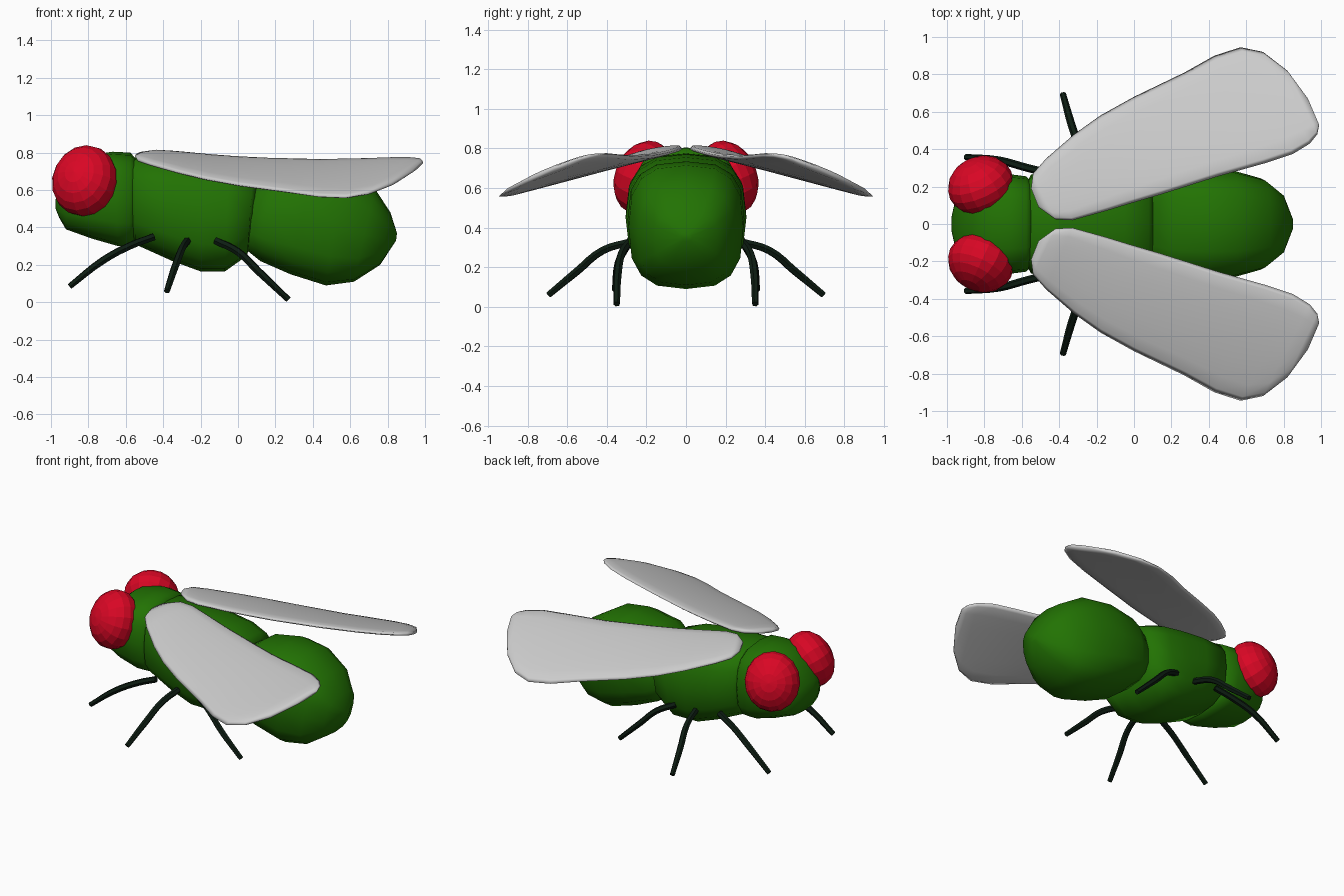
import bpy, bmesh, math
from mathutils import Vector

if "Cube" in bpy.data.objects:
    bpy.data.objects.remove(bpy.data.objects["Cube"])


def material(name, color):
    m = bpy.data.materials.new(name)
    m.diffuse_color = (*color, 1)
    m.use_nodes = True
    m.node_tree.nodes["Principled BSDF"].inputs["Base Color"].default_value = m.diffuse_color
    return m


GREEN = material("green", (0.016, 0.17, 0.001))
RED = material("red", (0.7, 0.002, 0.018))
DARK = material("dark", (0.004, 0.012, 0.006))


def loft(name, rings, mat=None):
    """Skin closed rings of points, cap both ends, shade smooth."""
    bm = bmesh.new()
    loops = [[bm.verts.new(p) for p in r] for r in rings]
    n = len(loops[0])
    for a, b in zip(loops, loops[1:]):
        for i in range(n):
            j = (i + 1) % n
            bm.faces.new((a[i], a[j], b[j], b[i]))
    bm.faces.new(loops[0])
    bm.faces.new(loops[-1])
    bmesh.ops.recalc_face_normals(bm, faces=bm.faces)
    for f in bm.faces:
        f.smooth = True
    me = bpy.data.meshes.new(name)
    bm.to_mesh(me)
    bm.free()
    if mat:
        me.materials.append(mat)
    ob = bpy.data.objects.new(name, me)
    bpy.context.collection.objects.link(ob)
    return ob


def body(name, sections, exponent=2.8, sides=16):
    """Each section: top x, top z, bottom x, bottom z, half width."""
    rings = []
    for xt, zt, xb, zb, hw in sections:
        ring = []
        for i in range(sides):
            a = 2 * math.pi * i / sides
            c, s = math.cos(a), math.sin(a)
            u = math.copysign(abs(c) ** (2 / exponent), c)
            v = math.copysign(abs(s) ** (2 / exponent), s)
            t = (v + 1) / 2
            ring.append((xb + (xt - xb) * t, hw * u, zb + (zt - zb) * t))
        rings.append(ring)
    return loft(name, rings, GREEN)


# Body
body("head", [
    (-.54, .76, -.54, .34, .22), (-.575, .80, -.58, .30, .255),
    (-.67, .805, -.64, .30, .265), (-.80, .785, -.78, .34, .255),
    (-.90, .70, -.92, .39, .20), (-.96, .60, -.955, .45, .12),
    (-.975, .55, -.975, .50, .04)])
body("thorax", [
    (-.60, .73, -.57, .36, .20), (-.55, .775, -.55, .31, .265),
    (-.38, .77, -.35, .22, .295), (-.20, .755, -.20, .165, .305),
    (-.05, .73, -.07, .165, .305), (.08, .68, .05, .25, .27),
    (.11, .62, .06, .33, .20)])
body("abdomen", [
    (.08, .62, .02, .30, .22), (.20, .70, .12, .22, .275),
    (.40, .735, .28, .15, .295), (.56, .715, .47, .09, .29),
    (.73, .61, .62, .11, .245), (.815, .48, .76, .20, .16),
    (.85, .37, .845, .33, .03)])

# Wing outline: leading x, y then trailing x, y
WING = [(-.55, .19, -.51, .09), (-.54, .27, -.42, .025), (-.47, .35, -.33, .02),
        (-.32, .48, -.15, .07), (-.18, .58, -.02, .11), (0, .68, .15, .16),
        (.27, .81, .45, .255),
        (.43, .90, .70, .325), (.57, .945, .85, .375), (.69, .92, .94, .43),
        (.82, .82, .98, .48), (.93, .67, .99, .53)]


def wing(name, side):
    rings, n = [], 8
    for k, (lx, ly, tx, ty) in enumerate(WING):
        half = .01 if k in (0, len(WING) - 1) else .02
        ring = []
        for i in range(2 * n):
            a = math.pi * i / n
            t = (1 - math.cos(a)) / 2
            x, y = lx + (tx - lx) * t, ly + (ty - ly) * t
            s = math.sin(a)
            h = half * math.copysign(abs(s) ** .6, s)
            ring.append((x, side * y, .795 + .08 * x * x - .174 * y - .11 * y * y + h))
        rings.append(ring)
    return loft(name, rings)


def leg(name, pts, side):
    cu = bpy.data.curves.new(name, 'CURVE')
    cu.dimensions = '3D'
    cu.bevel_depth = .021
    cu.bevel_resolution = 1
    cu.resolution_u = 4
    cu.use_fill_caps = True
    sp = cu.splines.new('BEZIER')
    sp.bezier_points.add(len(pts) - 1)
    for bp, (x, y, z) in zip(sp.bezier_points, pts):
        bp.co = Vector((x, side * y, z))
        bp.handle_left_type = bp.handle_right_type = 'AUTO'
    sp.bezier_points[-1].radius = .8
    cu.materials.append(DARK)
    ob = bpy.data.objects.new(name, cu)
    bpy.context.collection.objects.link(ob)
    bpy.ops.object.select_all(action='DESELECT')
    ob.select_set(True)
    bpy.context.view_layer.objects.active = ob
    bpy.ops.object.convert(target='MESH')
    bpy.ops.object.shade_smooth_by_angle()


LEGS = {
    "front_leg": [(-.45, .27, .35), (-.57, .30, .305), (-.72, .34, .225), (-.90, .358, .085)],
    "middle_leg": [(-.27, .27, .33), (-.30, .42, .285), (-.34, .55, .18), (-.38, .695, .06)],
    "rear_leg": [(-.12, .28, .33), (0, .325, .27), (.11, .345, .165), (.27, .35, .014)],
}

# Mirrored parts
for label, side in (("left", 1), ("right", -1)):
    wing(label + "_wing", side)
    for name, pts in LEGS.items():
        leg(label + "_" + name, pts, side)
    # faceted eye, leaning inwards at the top
    bpy.ops.mesh.primitive_uv_sphere_add(
        segments=16, ring_count=10, radius=1, location=(-.82, side * .208, .65),
        rotation=(math.radians(90 + 20 * side), 0, side * math.radians(25)))
    eye = bpy.context.object
    eye.name = label + "_eye"
    eye.scale = (.18, .195, .148)
    eye.data.materials.append(RED)
